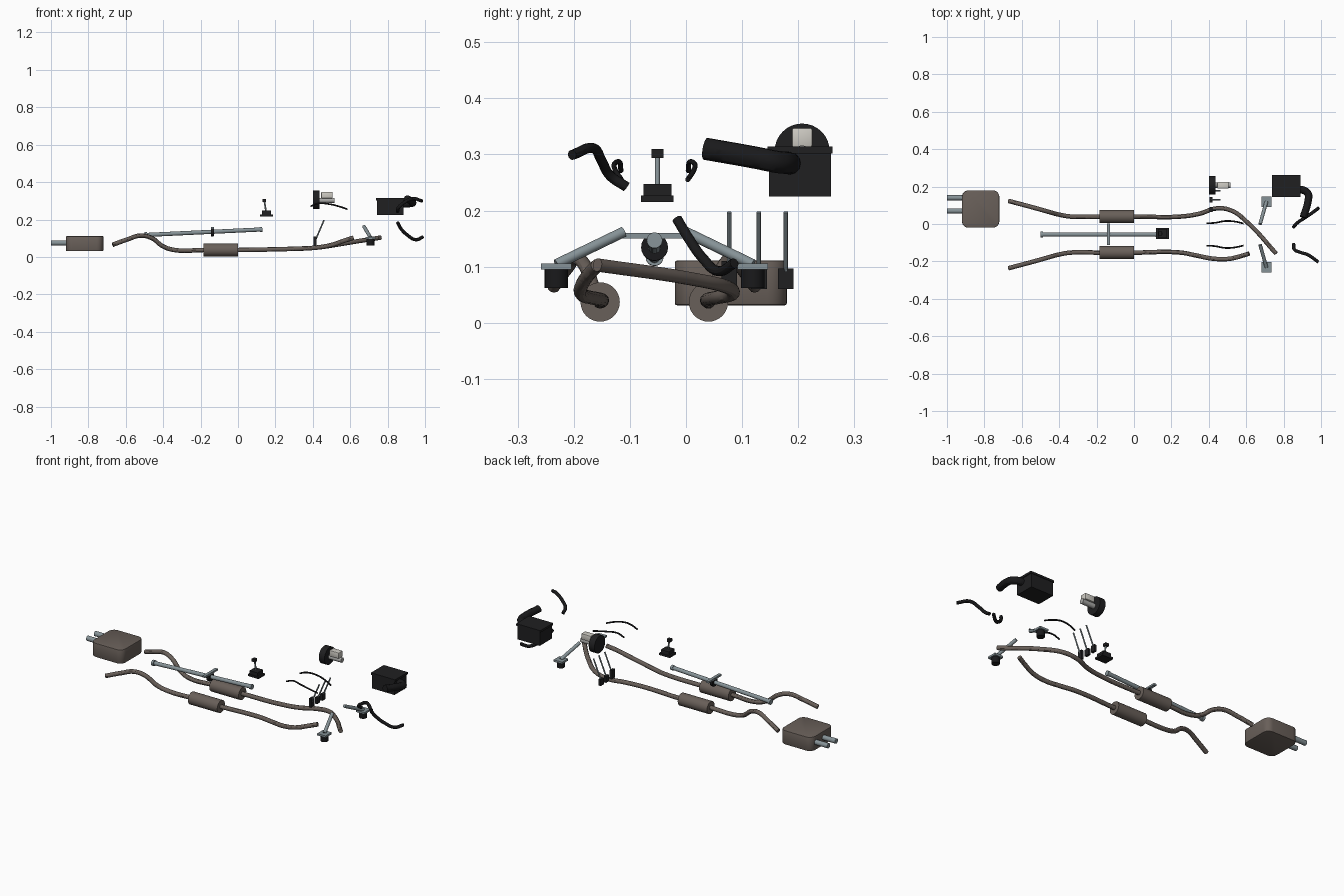
import bpy
import bmesh
from mathutils import Vector

default_cube = bpy.data.objects.get("Cube")
if default_cube:
    bpy.data.objects.remove(default_cube, do_unlink=True)


def make_material(name, red, green, blue):
    material = bpy.data.materials.new(name)
    material.use_nodes = True
    colour = (red, green, blue, 1)
    material.diffuse_color = colour
    shader = next(n for n in material.node_tree.nodes if n.type == "BSDF_PRINCIPLED")
    shader.inputs["Base Color"].default_value = colour
    return material


exhaust_metal = make_material("warm exhaust metal", 0.14, 0.115, 0.1)
steel = make_material("blue grey steel", 0.24, 0.29, 0.31)
black = make_material("black plastic", 0.014, 0.014, 0.015)
rubber = make_material("black rubber", 0.01, 0.01, 0.011)
cast_metal = make_material("pale cast metal", 0.4, 0.4, 0.39)
reservoir_white = make_material("reservoir white", 0.62, 0.6, 0.55)


def finish(name, mesh_builder, material, smooth=True):
    mesh = bpy.data.meshes.new(name)
    mesh_builder.to_mesh(mesh)
    mesh_builder.free()
    mesh.materials.append(material)
    part = bpy.data.objects.new(name, mesh)
    bpy.context.collection.objects.link(part)
    if smooth:
        shade(part)
    return part


def shade(part):
    bpy.ops.object.select_all(action="DESELECT")
    part.select_set(True)
    bpy.context.view_layer.objects.active = part
    bpy.ops.object.shade_smooth_by_angle()


def box(name, centre, size, material, corner=0, edge=0):
    """Block with optional rounded upright corners and softened edges."""
    bm = bmesh.new()
    bmesh.ops.create_cube(bm, size=1)
    bmesh.ops.scale(bm, vec=size, verts=bm.verts)
    if corner:
        upright = [e for e in bm.edges
                   if abs(e.verts[0].co.z - e.verts[1].co.z) > size[2] / 2]
        bmesh.ops.bevel(bm, geom=upright, offset=corner, segments=6,
                        profile=0.5, affect="EDGES")
    if edge:
        sharp = [e for e in bm.edges if e.calc_face_angle(0) > 1]
        bmesh.ops.bevel(bm, geom=sharp, offset=edge, segments=2,
                        profile=0.5, affect="EDGES")
    bmesh.ops.translate(bm, vec=centre, verts=bm.verts)
    return finish(name, bm, material, bool(corner or edge))


def rod(name, start, end, radius, material, end_radius=None, sides=20):
    """Capped cylinder between two points."""
    start, end = Vector(start), Vector(end)
    axis = end - start
    bm = bmesh.new()
    bmesh.ops.create_cone(bm, cap_ends=True, segments=sides, radius1=radius,
                          radius2=end_radius or radius, depth=axis.length)
    turn = axis.to_track_quat("Z", "Y").to_matrix()
    bmesh.ops.rotate(bm, matrix=turn, verts=bm.verts)
    bmesh.ops.translate(bm, vec=(start + end) / 2, verts=bm.verts)
    return finish(name, bm, material)


def tube(name, points, radius, material):
    """Smooth bent pipe through a few points."""
    curve = bpy.data.curves.new(name, "CURVE")
    curve.dimensions = "3D"
    curve.bevel_depth = radius
    curve.bevel_resolution = 4
    curve.use_fill_caps = True
    spline = curve.splines.new("BEZIER")
    spline.bezier_points.add(len(points) - 1)
    for knot, point in zip(spline.bezier_points, points):
        knot.co = point
        knot.handle_left_type = knot.handle_right_type = "AUTO"
    curve.materials.append(material)
    part = bpy.data.objects.new(name, curve)
    bpy.context.collection.objects.link(part)
    bpy.ops.object.select_all(action="DESELECT")
    part.select_set(True)
    bpy.context.view_layer.objects.active = part
    bpy.ops.object.convert(target="MESH")
    shade(bpy.context.view_layer.objects.active)


# Rear silencer and its twin tail pipes
box("rear_silencer", (-0.82, 0.08, 0.071), (0.2, 0.2, 0.08), exhaust_metal, 0.035, 0.004)
for label, y in (("left", 0.14), ("right", 0.07)):
    rod(label + "_tail_pipe", (-1, y, 0.075), (-0.91, y, 0.075), 0.014, steel)

# Exhaust lines: shared rear run (x, outward offset, z), separate front ends
rear_run = [(-0.67, 0.083, 0.065), (-0.59, 0.062, 0.094), (-0.52, 0.043, 0.114),
            (-0.46, 0.026, 0.1), (-0.4, 0.01, 0.056), (-0.34, 0, 0.037),
            (-0.18, 0, 0.037), (0, 0, 0.037), (0.25, 0, 0.042)]
left_front = [(0.35, 0.055, 0.045), (0.44, 0.083, 0.052), (0.52, 0.072, 0.064),
              (0.61, 0.005, 0.079), (0.76, -0.158, 0.103)]
right_front = [(0.34, -0.17, 0.045), (0.42, -0.185, 0.05), (0.5, -0.187, 0.064),
               (0.56, -0.175, 0.084), (0.615, -0.158, 0.102)]
for label, side, y, front in (("left", 1, 0.04, left_front),
                              ("right", -1, -0.153, right_front)):
    path = [(px, y + side * out, pz) for px, out, pz in rear_run] + front
    tube(label + "_exhaust_pipe", path, 0.012, exhaust_metal)
    rod(label + "_resonator", (-0.185, y, 0.037), (0, y, 0.037), 0.035, exhaust_metal, sides=32)

# Drive shaft with end flanges, centre bearing and hanger bar
shaft_y = -0.056
shaft_rear = Vector((-0.5, shaft_y, 0.117))
shaft_front = Vector((0.13, shaft_y, 0.147))
along = (shaft_front - shaft_rear).normalized()
rod("drive_shaft", shaft_rear, shaft_front, 0.011, steel)
rod("rear_flange", shaft_rear, shaft_rear + along * 0.014, 0.016, steel)
rod("front_flange", shaft_front - along * 0.014, shaft_front, 0.014, steel)
bearing = shaft_rear.lerp(shaft_front, 0.577)
rod("centre_bearing", bearing - along * 0.008, bearing + along * 0.008, 0.024, rubber)
box("bearing_hanger", (-0.137, shaft_y, 0.155), (0.017, 0.115, 0.01), steel)

# Gear shifter
shift_y = -0.051
box("shifter_plate", (0.152, shift_y, 0.221), (0.068, 0.058, 0.011), black)
box("shifter_housing", (0.152, shift_y, 0.236), (0.05, 0.05, 0.022), black)
rod("shifter_stick", (0.15, shift_y, 0.24), (0.141, shift_y, 0.3), 0.0045, steel)
box("shifter_knob", (0.14, shift_y, 0.302), (0.02, 0.021, 0.016), black)

# Brake booster, master cylinder and fluid reservoir
rod("brake_booster", (0.4, 0.207, 0.306), (0.436, 0.207, 0.306), 0.049, black, sides=32)
rod("master_cylinder", (0.43, 0.207, 0.302), (0.515, 0.207, 0.302), 0.014, cast_metal)
box("fluid_reservoir", (0.475, 0.207, 0.33), (0.06, 0.036, 0.034), reservoir_white, edge=0.003)

# Three foot pedals
for label, y, height in (("accelerator", 0.077, 0.05), ("brake", 0.13, 0.036),
                         ("clutch", 0.178, 0.037)):
    rod(label + "_arm", (0.412, y, 0.085), (0.46, y, 0.197), 0.004, steel, sides=12)
    box(label + "_pad", (0.412, y, 0.06 + height / 2), (0.014, 0.028, height), black)

# Engine mounts mirrored about the drive line
for label, side in (("left", 1), ("right", -1)):
    plate_y = shaft_y + side * 0.175
    rod(label + "_mount_arm", (0.708, plate_y, 0.104),
        (0.674, shaft_y + side * 0.055, 0.162), 0.0095, steel)
    box(label + "_mount_plate", (0.708, plate_y, 0.1), (0.054, 0.054, 0.011), steel)
    rod(label + "_mount_rubber", (0.708, plate_y, 0.062), (0.708, plate_y, 0.096), 0.021, rubber)

# Air filter box with lid and intake duct
box("air_box", (0.815, 0.203, 0.265), (0.142, 0.11, 0.08), black)
box("air_box_lid", (0.815, 0.203, 0.308), (0.152, 0.116, 0.012), black)
tube("intake_duct", [(0.86, 0.184, 0.283), (0.905, 0.181, 0.285), (0.931, 0.16, 0.287),
                     (0.931, 0.125, 0.294), (0.905, 0.035, 0.31)], 0.02, rubber)

# Coolant hoses
tube("lower_hose", [(0.853, -0.016, 0.185), (0.872, 0.005, 0.15), (0.908, 0.03, 0.115),
                    (0.95, 0.058, 0.092), (0.988, 0.086, 0.106)], 0.009, rubber)
tube("upper_hose", [(0.853, -0.106, 0.242), (0.857, -0.135, 0.262), (0.885, -0.15, 0.288),
                    (0.93, -0.165, 0.311), (0.985, -0.203, 0.299)], 0.009, rubber)

# Brake lines, bowing outward from the drive line
for label, side in (("left", 1), ("right", -1)):
    tube(label + "_brake_line",
         [(px, shaft_y + side * out, pz) for px, out, pz in
          ((0.388, 0.06, 0.271), (0.43, 0.062, 0.286), (0.49, 0.072, 0.282),
           (0.54, 0.069, 0.27), (0.585, 0.059, 0.255))], 0.0045, rubber)
